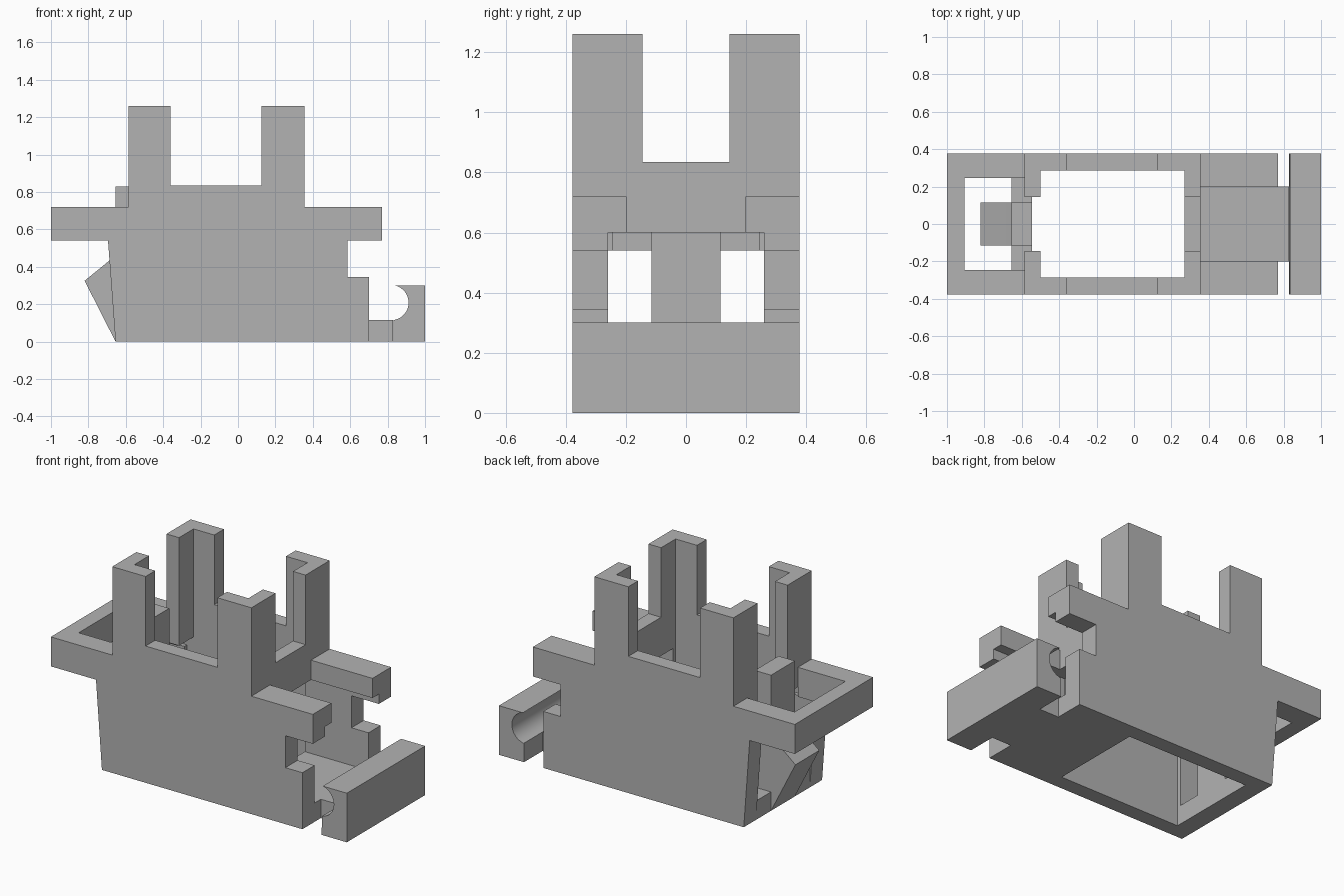
import bpy, bmesh, math

cube = bpy.data.objects.get("Cube")
if cube:
    bpy.data.objects.remove(cube, do_unlink=True)

grey = bpy.data.materials.new("plain grey")
grey.use_nodes = True
COLOUR = (0.45, 0.45, 0.45, 1)
grey.diffuse_color = COLOUR
grey.node_tree.nodes["Principled BSDF"].inputs["Base Color"].default_value = COLOUR

HALF = 0.378    # outer half width
INNER = 0.285   # inside face of the side walls
JAMB = 0.26     # inside face of the door jambs


def prism(name, profile, y0, y1, mirror=False):
    """Extrude an x-z profile from y0 to y1, optionally mirrored across y."""
    bm = bmesh.new()
    face = bm.faces.new([bm.verts.new((x, y0, z)) for x, z in profile])
    out = bmesh.ops.extrude_face_region(bm, geom=[face])
    verts = [v for v in out["geom"] if isinstance(v, bmesh.types.BMVert)]
    bmesh.ops.translate(bm, vec=(0, y1 - y0, 0), verts=verts)
    bmesh.ops.recalc_face_normals(bm, faces=bm.faces)
    mesh = bpy.data.meshes.new(name)
    bm.to_mesh(mesh)
    bm.free()
    mesh.materials.append(grey)
    obj = bpy.data.objects.new(name, mesh)
    bpy.context.collection.objects.link(obj)
    if mirror:
        mod = obj.modifiers.new("Mirror", "MIRROR")
        mod.use_axis = (False, True, False)
        mod.use_mirror_merge = False
    return obj


def block(name, x0, x1, y0, y1, z0, z1, mirror=False):
    return prism(name, [(x0, z0), (x1, z0), (x1, z1), (x0, z1)], y0, y1, mirror)


# Side walls with their towers and overhanging arms
prism("side_wall", [
    (-0.655, 0), (0.70, 0), (0.70, 0.345), (0.585, 0.345), (0.585, 0.54),
    (0.77, 0.54), (0.77, 0.72), (0.355, 0.72), (0.355, 1.26), (0.125, 1.26),
    (0.125, 0.835), (-0.36, 0.835), (-0.36, 1.26), (-0.585, 1.26),
    (-0.585, 0.72), (-1, 0.72), (-1, 0.54), (-0.695, 0.54)],
    INNER, HALF, True)

# Tower returns that make each corner L-shaped
block("rear_tower_return", -0.585, -0.50, 0.145, INNER, 0.60, 1.26, True)
block("front_tower_return", 0.27, 0.355, 0.145, INNER, 0.835, 1.26, True)
block("cross_wall", 0.27, 0.355, -INNER, INNER, 0.60, 0.835)

# Arms and jambs at the bar end
block("arm_lip", 0.355, 0.77, 0.198, INNER, 0.60, 0.72, True)
block("arm_rib", 0.27, 0.77, JAMB, INNER, 0.54, 0.60, True)
prism("bar_end_jamb", [
    (0.27, 0), (0.70, 0), (0.70, 0.345), (0.585, 0.345),
    (0.585, 0.54), (0.27, 0.54)], JAMB, INNER, True)

# Ring and jambs at the latch end
block("ring_side", -0.905, -0.585, 0.245, INNER, 0.54, 0.72, True)
block("ring_end", -1, -0.905, -INNER, INNER, 0.54, 0.72)
prism("latch_end_jamb", [
    (-0.655, 0), (-0.545, 0), (-0.545, 0.54), (-0.695, 0.54)],
    JAMB, INNER, True)
block("sill", -0.655, -0.545, -JAMB, JAMB, 0, 0.115)

# Latch post with its wedge-shaped catch
block("latch_post", -0.655, -0.545, -0.115, 0.115, 0.115, 0.828)
prism("latch_wedge", [
    (-0.655, 0), (-0.655, 0.46), (-0.685, 0.435), (-0.82, 0.325)],
    -0.115, 0.115)

# Floor and the tongue that carries the bar
block("floor", 0.27, 0.70, -JAMB, JAMB, 0, 0.115)
block("tongue", 0.70, 0.83, -0.2, 0.2, 0, 0.115)

# End bar with a rounded groove
CX, CZ, R = 0.818, 0.208, 0.094
a0, a1 = math.asin((0.30 - CZ) / R), math.asin((0.115 - CZ) / R)
arc = []
for i in range(25):
    a = a0 + (a1 - a0) * i / 24
    arc.append((CX + R * math.cos(a), CZ + R * math.sin(a)))
bar = prism("grooved_bar", [(0.83, 0), (1, 0), (1, 0.30)] + arc, -HALF, HALF)
bpy.context.view_layer.objects.active = bar
bar.select_set(True)
bpy.ops.object.shade_smooth_by_angle(angle=math.radians(30))
